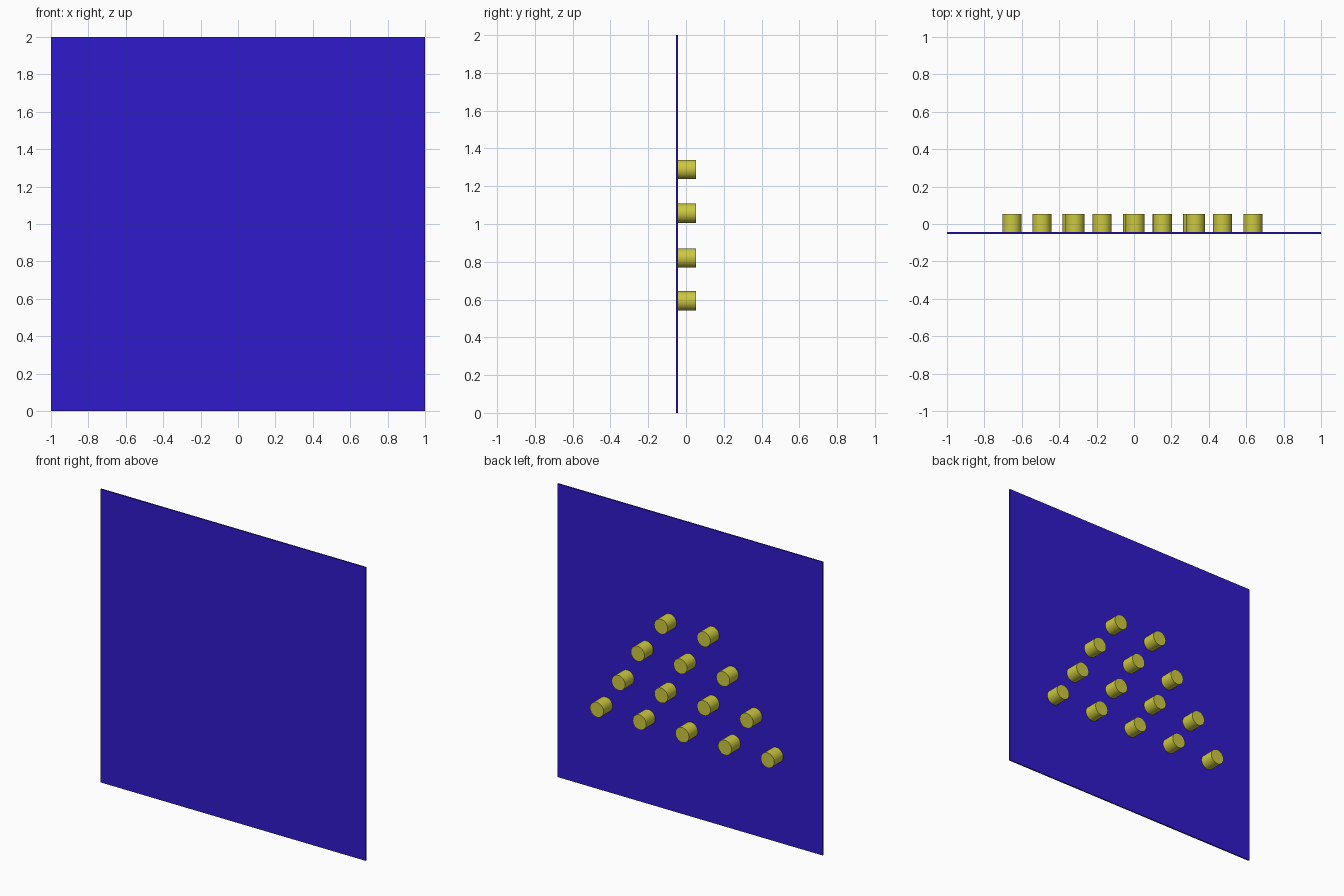
import bpy
import math

if "Cube" in bpy.data.objects:
    bpy.data.objects.remove(bpy.data.objects["Cube"])


def material(name, rgb):
    m = bpy.data.materials.new(name)
    m.diffuse_color = (*rgb, 1)
    m.use_nodes = True
    m.node_tree.nodes["Principled BSDF"].inputs["Base Color"].default_value = m.diffuse_color
    return m


blue = material("blue", (0.03, 0.011, 0.6))
yellow = material("yellow", (0.6, 0.58, 0.05))

BACK, FACE, TIP = -0.053, -0.043, 0.053  # depth of panel and pegs along y

# thin square panel
bpy.ops.mesh.primitive_cube_add(size=1, location=(0, (BACK + FACE) / 2, 1))
panel = bpy.context.object
panel.name = "panel"
panel.scale = (2, FACE - BACK, 2)
bpy.ops.object.transform_apply(location=False, rotation=False, scale=True)
panel.data.materials.append(blue)

# rows of pegs on the rear face: (height, first x, count)
STEP = 0.322
rows = [(0.593, -0.652, 5), (0.82, -0.493, 4), (1.057, -0.316, 3), (1.289, -0.17, 2)]
for r, (z, x0, count) in enumerate(rows, 1):
    for i in range(count):
        bpy.ops.mesh.primitive_cylinder_add(
            vertices=32, radius=0.051, depth=TIP - FACE,
            location=(x0 + i * STEP, (TIP + FACE) / 2, z),
            rotation=(math.pi / 2, 0, 0))
        peg = bpy.context.object
        peg.name = f"peg_row{r}_{i + 1}"
        peg.data.materials.append(yellow)
        bpy.ops.object.shade_smooth_by_angle(angle=math.radians(30))
